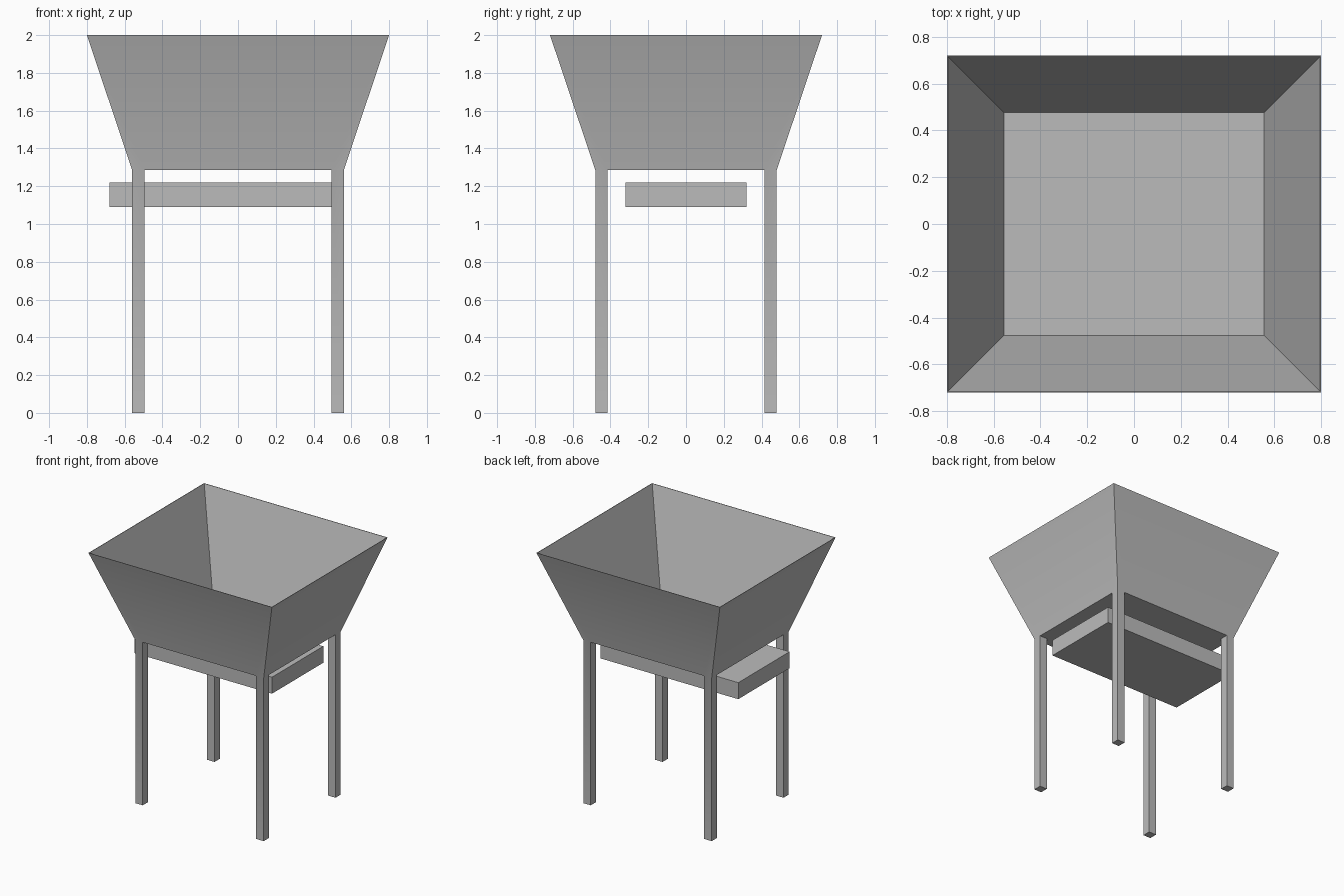
import bpy, bmesh, math

if "Cube" in bpy.data.objects:
    bpy.data.objects.remove(bpy.data.objects["Cube"], do_unlink=True)

GREY = (0.5, 0.5, 0.5, 1)
grey = bpy.data.materials.new("plain_grey")
grey.use_nodes = True
grey.diffuse_color = GREY
grey.node_tree.nodes["Principled BSDF"].inputs["Base Color"].default_value = GREY


def add_object(name, bm):
    bmesh.ops.recalc_face_normals(bm, faces=bm.faces)
    mesh = bpy.data.meshes.new(name)
    bm.to_mesh(mesh)
    bm.free()
    mesh.materials.append(grey)
    obj = bpy.data.objects.new(name, mesh)
    bpy.context.collection.objects.link(obj)
    return obj


def ring(bm, x, y, z):
    return [bm.verts.new((sx * x, sy * y, z)) for sx, sy in ((-1, -1), (1, -1), (1, 1), (-1, 1))]


# Sizes: rim, base and leg
RIM_X, RIM_Y, TOP = 0.8, 0.72, 2.0
BASE_X, BASE_Y, BASE_Z = 0.56, 0.48, 1.285
LEG, SHEET = 0.065, 0.004

bm = bmesh.new()

# Underside grid, whose corner cells become the legs
xs = (-BASE_X, LEG - BASE_X, BASE_X - LEG, BASE_X)
ys = (-BASE_Y, LEG - BASE_Y, BASE_Y - LEG, BASE_Y)
grid = [[bm.verts.new((x, y, BASE_Z)) for y in ys] for x in xs]
corners = []
for i in range(3):
    for j in range(3):
        cell = bm.faces.new((grid[i][j], grid[i][j + 1], grid[i + 1][j + 1], grid[i + 1][j]))
        if i != 1 and j != 1:
            corners.append(cell)

# Sloping outer walls, each meeting one side of the grid
outer = ring(bm, RIM_X, RIM_Y, TOP)
sides = ([c[0] for c in grid], grid[3], [c[3] for c in grid][::-1], grid[0][::-1])
for k, side in enumerate(sides):
    bm.faces.new(list(side) + [outer[(k + 1) % 4], outer[k]])

# Thin rim, inner walls and floor
inner = ring(bm, RIM_X - SHEET, RIM_Y - SHEET, TOP)
floor = ring(bm, BASE_X - SHEET, BASE_Y - SHEET, BASE_Z + SHEET)
for upper, lower in ((outer, inner), (inner, floor)):
    for k in range(4):
        n = (k + 1) % 4
        bm.faces.new((upper[k], upper[n], lower[n], lower[k]))
bm.faces.new(floor)

# Legs drawn down to the ground
for cell in corners:
    result = bmesh.ops.extrude_discrete_faces(bm, faces=[cell])
    foot = result["faces"][0]
    for v in foot.verts:
        v.co.z = 0
bmesh.ops.remove_doubles(bm, verts=bm.verts, dist=0.0001)
hopper = add_object("hopper_with_legs", bm)

bpy.ops.object.select_all(action="DESELECT")
hopper.select_set(True)
bpy.context.view_layer.objects.active = hopper
bpy.ops.object.shade_smooth_by_angle(angle=math.radians(30))

# Sliding tray under the hopper, sticking out on one side
bm = bmesh.new()
bmesh.ops.create_cube(bm, size=1)
bmesh.ops.scale(bm, vec=(1.2, 0.64, 0.13), verts=bm.verts)
bmesh.ops.translate(bm, vec=(-0.08, 0, 1.155), verts=bm.verts)
add_object("tray", bm)
